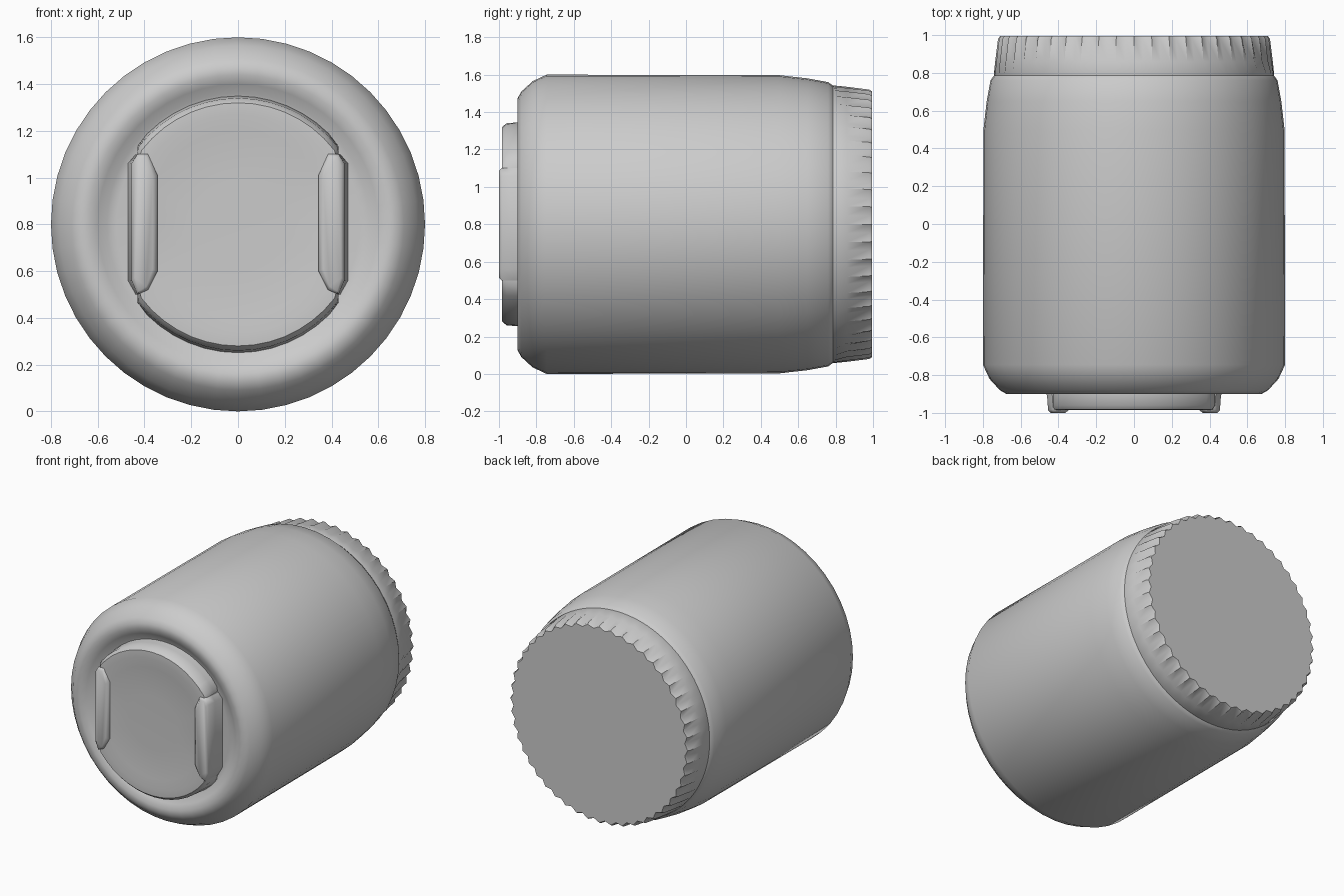
import bpy, bmesh, math

if "Cube" in bpy.data.objects:
    bpy.data.objects.remove(bpy.data.objects["Cube"])

CZ = 0.8  # height of the long axis


def finish(name, bm, angle=40):
    bmesh.ops.recalc_face_normals(bm, faces=bm.faces)
    me = bpy.data.meshes.new(name)
    bm.to_mesh(me)
    bm.free()
    ob = bpy.data.objects.new(name, me)
    bpy.context.collection.objects.link(ob)
    bpy.ops.object.select_all(action='DESELECT')
    ob.select_set(True)
    bpy.context.view_layer.objects.active = ob
    bpy.ops.object.shade_smooth_by_angle(angle=math.radians(angle))
    return ob


def lathe(name, profile, n, clip=9.0, tooth=None, angle=40):
    """Sweep (y, radius) pairs round the y axis; clip flattens the two sides,
    tooth gives a per-ring radius change on every other spoke."""
    bm = bmesh.new()
    rings = []
    for k, (y, r) in enumerate(profile):
        ring = []
        for i in range(n):
            a = 2 * math.pi * i / n
            rr = r - (tooth[k] if tooth and i % 2 else 0)
            x = max(-clip, min(clip, rr * math.cos(a)))
            ring.append(bm.verts.new((x, y, CZ + rr * math.sin(a))))
        rings.append(ring)
    for a, b in zip(rings, rings[1:]):
        for i in range(n):
            j = (i + 1) % n
            bm.faces.new((a[i], a[j], b[j], b[i]))
    bm.faces.new(rings[0])
    bm.faces.new(rings[-1])
    return finish(name, bm, angle)


# Main barrel with rounded front rim and shallow front recess
lathe("barrel", [(-0.85, 0.52), (-0.855, 0.56), (-0.885, 0.60), (-0.90, 0.64),
                 (-0.90, 0.675), (-0.88, 0.71), (-0.82, 0.765), (-0.745, 0.80),
                 (0.50, 0.797), (0.65, 0.78), (0.76, 0.76), (0.785, 0.742),
                 (0.80, 0.72)], 48)

# Fluted rear cap
lathe("fluted_cap", [(0.77, 0.735), (0.79, 0.742), (0.86, 0.735),
                     (0.98, 0.72), (0.995, 0.71)], 96,
      tooth=[0, 0, 0.015, 0.026, 0.022], angle=50)

# Front knob: disc with flattened sides and slightly dished face
lathe("front_knob", [(-0.84, 0.55), (-0.90, 0.545), (-0.96, 0.54),
                     (-0.983, 0.52), (-0.985, 0.47), (-0.975, 0.40),
                     (-0.970, 0.20)], 48, clip=0.43)


# Grip bars on both sides of the knob, with tapered ends
def grip_bar(name, side):
    bm = bmesh.new()
    outline = [(0.345, 0.60), (0.385, 0.52), (0.43, 0.50), (0.455, 0.56),
               (0.455, 1.06), (0.43, 1.10), (0.385, 1.10), (0.345, 1.01)]
    cx, cz = 0.41, 0.80
    rings = []
    for y, dx, dz in [(-0.85, 1.35, 1.0), (-0.92, 1.1, 1.0),
                      (-0.985, 1.0, 1.0), (-1.0, 0.7, 0.95)]:
        rings.append([bm.verts.new((side * (cx + (x - cx) * dx), y,
                                    cz + (z - cz) * dz)) for x, z in outline])
    n = len(outline)
    for a, b in zip(rings, rings[1:]):
        for i in range(n):
            j = (i + 1) % n
            bm.faces.new((a[i], a[j], b[j], b[i]))
    bm.faces.new(rings[0])
    bm.faces.new(rings[-1])
    finish(name, bm, 50)


grip_bar("grip_bar_left", -1)
grip_bar("grip_bar_right", 1)
